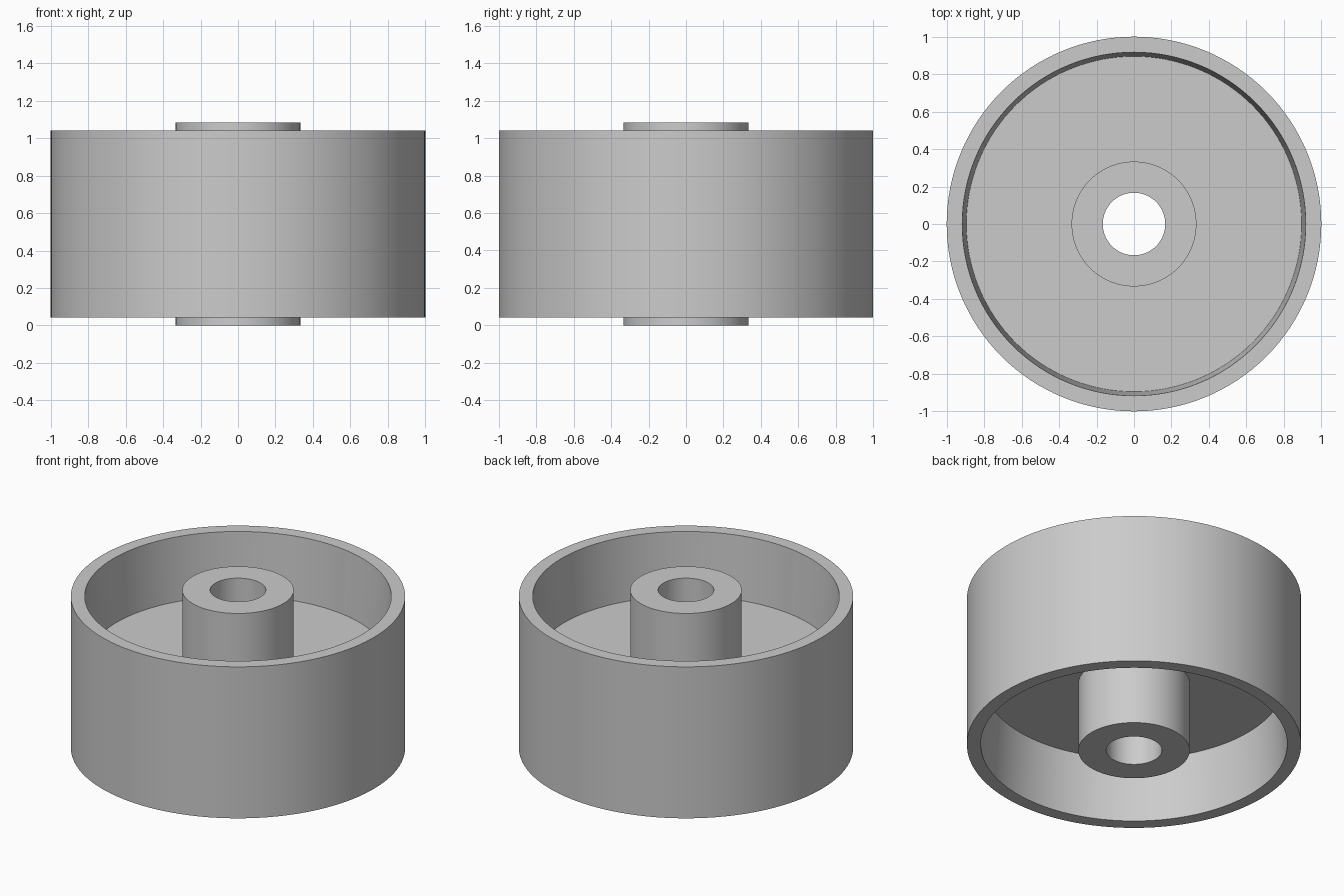
import bpy, bmesh, math

if "Cube" in bpy.data.objects:
    bpy.data.objects.remove(bpy.data.objects["Cube"])

SEGMENTS = 128
MID = 0.5417                       # height of the wheel's mirror plane
RIM_HALF, HUB_HALF, WEB_HALF = 0.5, MID, 0.0833
BORE_R, HUB_R = 0.1667, 0.3333
WEB_R, LIP_R, RIM_R = 0.895, 0.917, 1.0   # drafted inner wall of the rim

# Upper half of the cross-section, from bore to tread
upper = [(BORE_R, HUB_HALF), (HUB_R, HUB_HALF), (HUB_R, WEB_HALF),
         (WEB_R, WEB_HALF), (LIP_R, RIM_HALF), (RIM_R, RIM_HALF)]
# Mirror it for the underside to close the profile
profile = upper + [(r, -z) for r, z in reversed(upper)]

# Wheel: profile turned around the z axis
bm = bmesh.new()
verts = [bm.verts.new((r, 0, MID + z)) for r, z in profile]
edges = [bm.edges.new((verts[i - 1], verts[i])) for i in range(len(verts))]
bmesh.ops.spin(bm, geom=verts + edges, cent=(0, 0, 0), axis=(0, 0, 1),
               angle=math.tau, steps=SEGMENTS, use_merge=False)
bmesh.ops.remove_doubles(bm, verts=bm.verts, dist=1e-4)
bmesh.ops.recalc_face_normals(bm, faces=bm.faces)

mesh = bpy.data.meshes.new("wheel")
bm.to_mesh(mesh)
bm.free()
wheel = bpy.data.objects.new("wheel", mesh)
bpy.context.collection.objects.link(wheel)

# Smooth round walls, sharp rims and corners
bpy.context.view_layer.objects.active = wheel
wheel.select_set(True)
bpy.ops.object.shade_smooth_by_angle(angle=math.radians(30))
